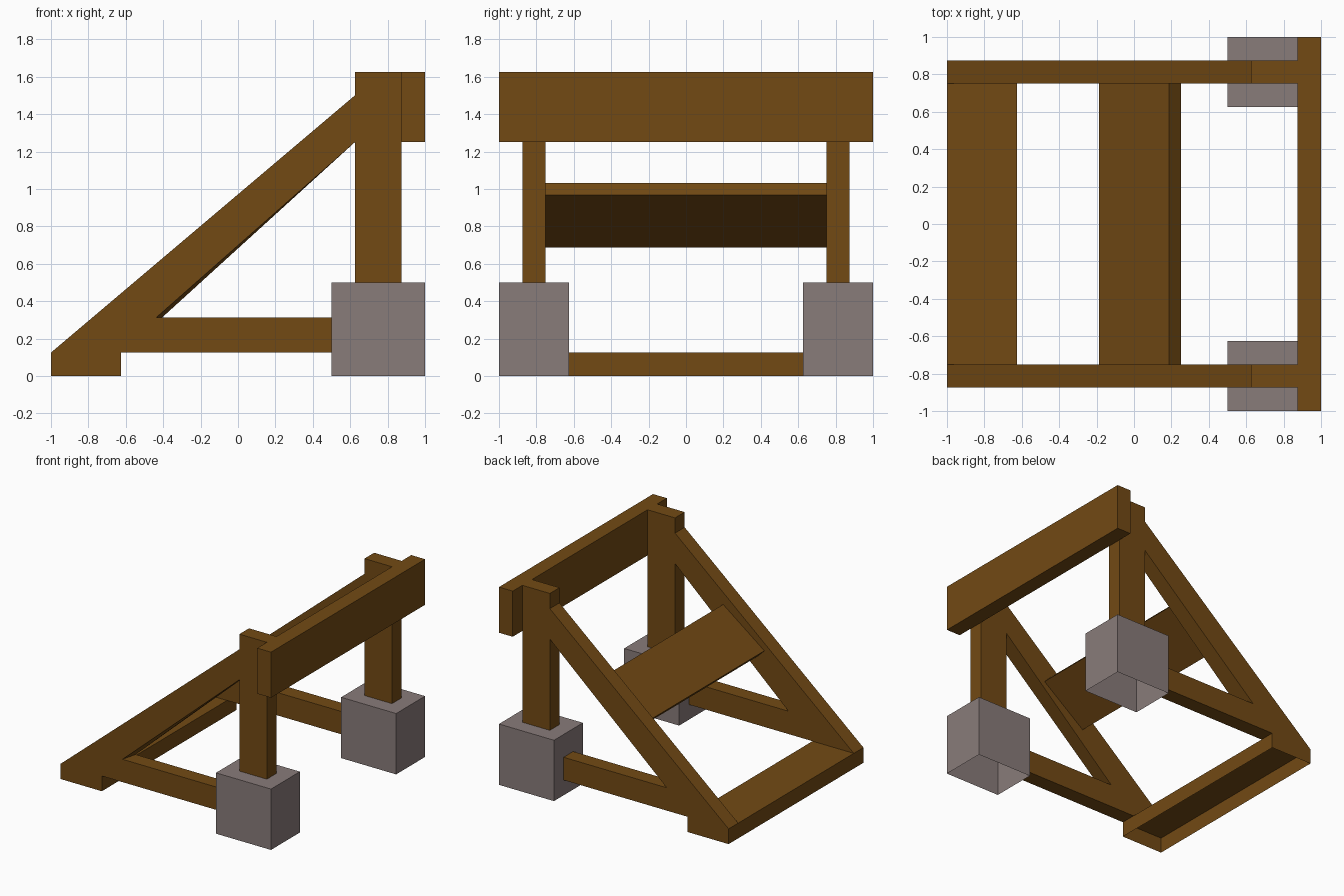
import bpy

if "Cube" in bpy.data.objects:
    bpy.data.objects.remove(bpy.data.objects["Cube"])


def material(name, rgb):
    m = bpy.data.materials.new(name)
    m.diffuse_color = (*rgb, 1)
    m.use_nodes = True
    m.node_tree.nodes["Principled BSDF"].inputs["Base Color"].default_value = m.diffuse_color
    return m


wood = material("wood", (0.17, 0.068, 0.007))
stone = material("stone", (0.25, 0.20, 0.195))


def loft(name, near, far, y0, y1, mat, skip=()):
    """Join two xz profiles at y0 and y1; skip leaves side faces open."""
    n = len(near)
    verts = [(x, y0, z) for x, z in near] + [(x, y1, z) for x, z in far]
    faces = [tuple(range(n)), tuple(range(2 * n - 1, n - 1, -1))]
    for i in range(n):
        j = (i + 1) % n
        if i not in skip:
            faces.append((j, i, i + n, j + n))
    mesh = bpy.data.meshes.new(name)
    mesh.from_pydata(verts, [], faces)
    mesh.materials.append(mat)
    ob = bpy.data.objects.new(name, mesh)
    bpy.context.collection.objects.link(ob)
    return ob


def box(name, x0, x1, y0, y1, z0, z1, mat, open_bottom=False):
    p = [(x0, z0), (x1, z0), (x1, z1), (x0, z1)]
    return loft(name, p, p, y0, y1, mat, (0,) if open_bottom else ())


def mirror_y(ob):
    mod = ob.modifiers.new("mirror", 'MIRROR')
    mod.use_axis = (False, True, False)
    mod.use_mirror_merge = False


# Side brace: sloping beam and ground rail, inner corner slightly skewed
def brace_profile(corner_x):
    return [(-1, 0.125), (0.5, 0.125), (0.5, 0.3125), (corner_x, 0.3125),
            (0.625, 1.25), (0.625, 1.5)]


mirror_y(loft("side_brace", brace_profile(-0.4375), brace_profile(-0.406),
              -0.875, -0.75, wood))

# Uprights standing on stone blocks with open undersides
mirror_y(box("post", 0.625, 0.875, -0.875, -0.75, 0.5, 1.625, wood, True))
mirror_y(box("stone_block", 0.5, 1, -1, -0.625, 0, 0.5, stone, True))

# Top beam across the posts
box("top_beam", 0.875, 1, -1, 1, 1.25, 1.625, wood)

# Foot board, hollow underneath
box("foot_board", -1, -0.625, -0.875, 0.875, 0, 0.125, wood, True)

# Tilted plank between the braces
plank = [(-0.1875, 0.75), (-0.125, 0.6875), (0.25, 0.96875), (0.1875, 1.03125)]
loft("cross_plank", plank, plank, -0.75, 0.75, wood)
